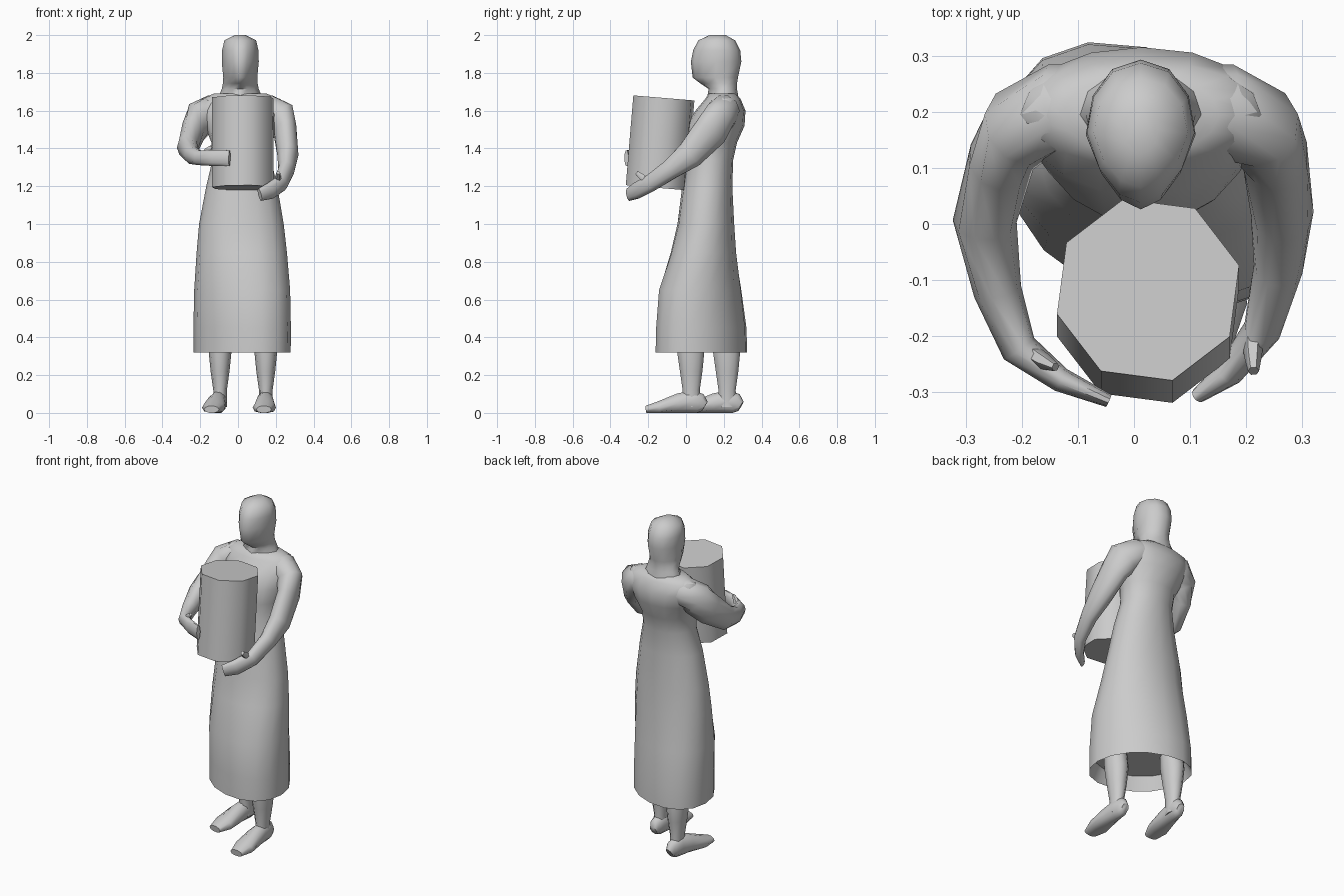
import bpy, bmesh, math
from mathutils import Vector

grey = bpy.data.materials.new("plain_grey")
grey.diffuse_color = (0.6, 0.6, 0.6, 1)


def skin(name, rings, cap_start=True, cap_end=True, angle=60, floor=None):
    """Join a list of point rings into one smooth shaded object."""
    bm = bmesh.new()
    loops = [[bm.verts.new(p) for p in ring] for ring in rings]
    n = len(loops[0])
    for a, b in zip(loops, loops[1:]):
        for i in range(n):
            j = (i + 1) % n
            bm.faces.new((a[i], a[j], b[j], b[i]))
    if cap_start:
        bm.faces.new(loops[0][::-1])
    if cap_end:
        bm.faces.new(loops[-1])
    if floor is not None:
        for v in bm.verts:
            v.co.z = max(v.co.z, floor)
    bmesh.ops.recalc_face_normals(bm, faces=bm.faces)
    mesh = bpy.data.meshes.new(name)
    bm.to_mesh(mesh)
    bm.free()
    mesh.materials.append(grey)
    obj = bpy.data.objects.new(name, mesh)
    bpy.context.collection.objects.link(obj)
    bpy.ops.object.select_all(action='DESELECT')
    obj.select_set(True)
    bpy.context.view_layer.objects.active = obj
    bpy.ops.object.shade_smooth_by_angle(angle=math.radians(angle))
    return obj


def stack(name, sections, sides=14, **kw):
    """Level sections: z, centre x, half width, front y, back y, shear, front taper."""
    rings = []
    for z, cx, hx, y0, y1, shear, taper in sections:
        cy, hy = (y0 + y1) / 2, (y1 - y0) / 2
        ring = []
        for i in range(sides):
            t = 2 * math.pi * i / sides
            c, s = math.cos(t), math.sin(t)
            x = math.copysign(abs(c) ** 0.95, c) * hx
            y = math.copysign(abs(s) ** 0.95, s) * hy
            x *= 1 - taper * max(0, -s)
            ring.append((cx + x, cy + y + shear * x, z))
        rings.append(ring)
    return skin(name, rings, **kw)


def tube(name, path, sides=10, **kw):
    """Path points: x, y, z, sideways radius, upright radius."""
    pts = [Vector(p[:3]) for p in path]
    rings = []
    for i, p in enumerate(path):
        t = (pts[min(i + 1, len(pts) - 1)] - pts[max(i - 1, 0)]).normalized()
        u = t.cross(Vector((0, 0, 1))).normalized()
        v = u.cross(t)
        rings.append([pts[i] + u * p[3] * math.cos(a) + v * p[4] * math.sin(a)
                      for a in (2 * math.pi * k / sides for k in range(sides))])
    return skin(name, rings, **kw)


# Long dress and torso, with a recessed underside at the hem
stack("dress", [
    (0.40, 0.022, 0.225, -0.12, 0.28, -0.25, 0),
    (0.32, 0.022, 0.257, -0.152, 0.315, -0.25, 0),
    (0.45, 0.022, 0.258, -0.15, 0.312, -0.24, 0),
    (0.65, 0.022, 0.254, -0.14, 0.29, -0.18, 0),
    (0.85, 0.02, 0.239, -0.08, 0.265, -0.08, 0),
    (1.0, 0.018, 0.224, -0.045, 0.255, -0.04, 0),
    (1.2, 0.02, 0.188, -0.02, 0.245, 0, 0),
    (1.34, 0.02, 0.155, 0.005, 0.25, 0, 0),
    (1.43, 0.02, 0.16, 0.0, 0.27, 0, 0),
    (1.52, 0.018, 0.195, 0.0, 0.310, 0, 0.15),
    (1.60, 0.014, 0.225, 0.05, 0.315, 0, 0.2),
    (1.66, 0.012, 0.215, 0.10, 0.29, 0, 0.2),
    (1.69, 0.012, 0.14, 0.12, 0.265, 0, 0.1),
], sides=16)

# Head with neck and head covering
stack("head", [
    (1.66, 0.012, 0.12, 0.11, 0.28, 0, 0.2),
    (1.715, 0.012, 0.098, 0.12, 0.27, 0, 0.3),
    (1.745, 0.012, 0.092, 0.075, 0.27, 0, 0.6),
    (1.775, 0.012, 0.090, 0.035, 0.275, 0, 0.5),
    (1.86, 0.012, 0.098, 0.026, 0.293, 0, 0.35),
    (1.92, 0.012, 0.096, 0.038, 0.287, 0, 0.25),
    (1.972, 0.012, 0.084, 0.065, 0.26, 0, 0.2),
    (2.0, 0.012, 0.03, 0.125, 0.21, 0, 0),
], sides=12)

# Arms, one raised and one lower, wrapped round the container
tube("lower_arm_side", [
    (0.05, 0.20, 1.60, 0.085, 0.07),
    (0.165, 0.20, 1.60, 0.085, 0.085),
    (0.222, 0.175, 1.563, 0.075, 0.098),
    (0.25, 0.13, 1.49, 0.06, 0.095),
    (0.264, 0.02, 1.365, 0.056, 0.077),
    (0.257, -0.08, 1.29, 0.044, 0.055),
    (0.228, -0.19, 1.215, 0.034, 0.046),
    (0.17, -0.265, 1.175, 0.025, 0.045),
    (0.115, -0.305, 1.155, 0.014, 0.035),
])
tube("raised_arm_side", [
    (-0.03, 0.20, 1.60, 0.085, 0.07),
    (-0.14, 0.20, 1.60, 0.085, 0.085),
    (-0.198, 0.175, 1.563, 0.075, 0.098),
    (-0.235, 0.12, 1.495, 0.06, 0.092),
    (-0.266, 0.005, 1.405, 0.057, 0.072),
    (-0.243, -0.12, 1.365, 0.043, 0.05),
    (-0.205, -0.222, 1.35, 0.033, 0.04),
    (-0.13, -0.278, 1.35, 0.022, 0.045),
    (-0.045, -0.315, 1.348, 0.012, 0.044),
])
tube("lower_thumb", [(0.212, -0.2, 1.225, 0.02, 0.02),
                     (0.212, -0.235, 1.25, 0.016, 0.018),
                     (0.213, -0.262, 1.272, 0.01, 0.012)], sides=6)
tube("raised_thumb", [(-0.185, -0.23, 1.36, 0.018, 0.02),
                      (-0.16, -0.245, 1.39, 0.015, 0.017),
                      (-0.14, -0.255, 1.41, 0.008, 0.009)], sides=6)

# Legs and feet: one stepping forward, the other behind
for name, cx, dy, turn in (("front", 0.147, 0, -0.01), ("rear", -0.095, 0.19, -0.045)):
    stack(name + "_leg", [
        (0.03, cx, 0.036, -0.02, 0.082, 0, 0),
        (0.12, cx, 0.036, -0.02, 0.075, 0, 0),
        (0.22, cx, 0.05, -0.035, 0.09, 0, 0),
        (0.32, cx, 0.06, -0.05, 0.10, 0, 0),
        (0.42, cx, 0.062, -0.05, 0.085, 0, 0),
    ], sides=10)
    foot = [(0.1, 0.035, 0.022, 0.03), (0.075, 0.05, 0.037, 0.055),
            (0.03, 0.06, 0.043, 0.063), (-0.04, 0.05, 0.05, 0.055),
            (-0.14, 0.028, 0.062, 0.036), (-0.212, 0.018, 0.04, 0.02)]
    tube(name + "_foot", [(cx + turn * (0.08 - y) / 0.29, y, z, r, h)
                          for y, z, r, h in foot], floor=0.0)
    for part in ("_leg", "_foot"):
        bpy.data.objects[name + part].location.y = dy

# Tilted eight-sided container
base, lean = Vector((0.025, -0.157, 1.192)), math.radians(4.8)
axis = Vector((0, math.sin(lean), math.cos(lean)))
across = Vector((0, math.cos(lean), -math.sin(lean)))
ring = [Vector((1, 0, 0)) * 0.168 * math.cos(a) + across * 0.168 * math.sin(a)
        for a in (math.radians(15 + 45 * k) for k in range(8))]
skin("container", [[base + p for p in ring], [base + axis * 0.477 + p for p in ring]])
